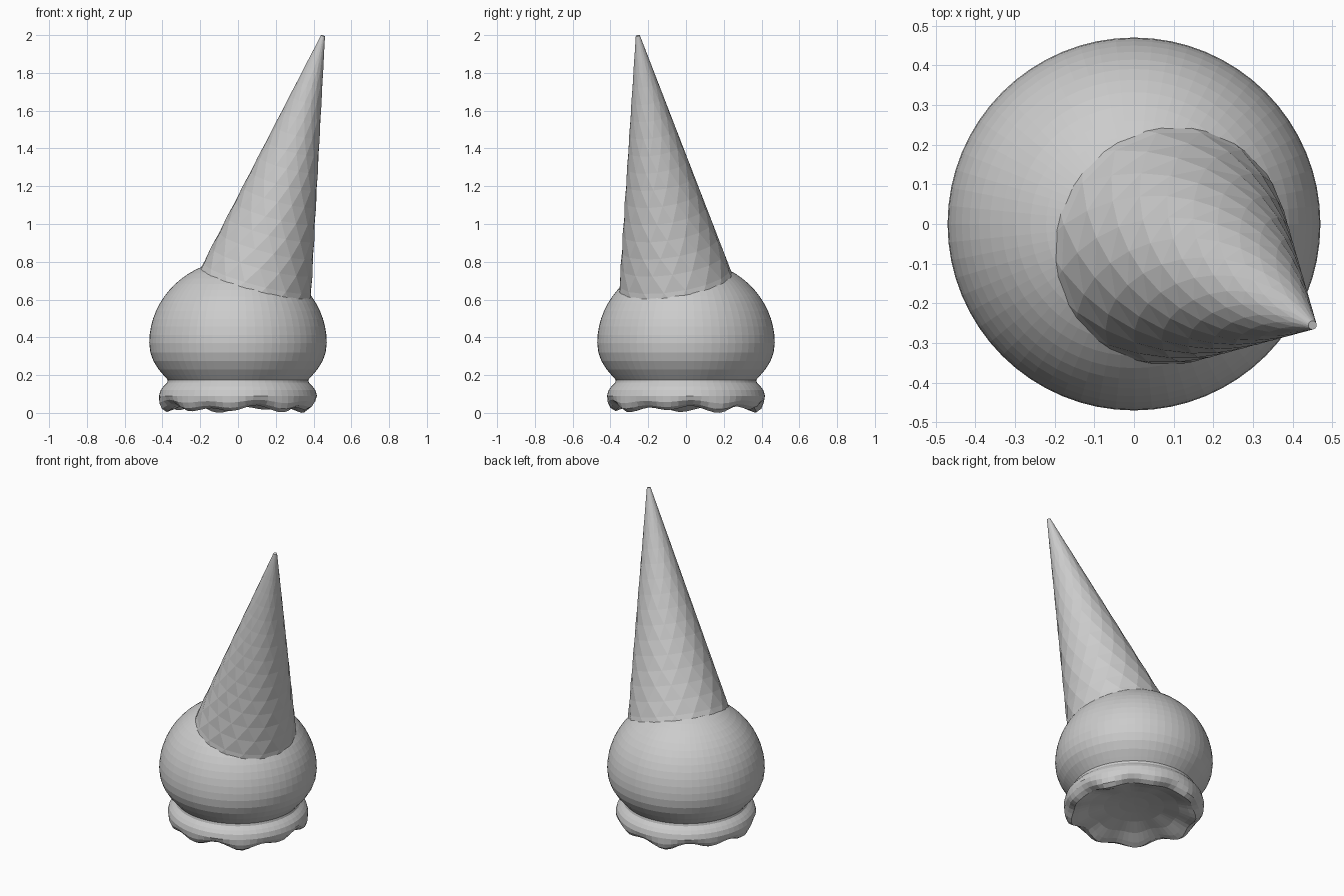
import bpy, bmesh
from math import sin, cos, pi, sqrt
from mathutils import Vector

if "Cube" in bpy.data.objects:
    bpy.data.objects.remove(bpy.data.objects["Cube"])

def make_object(name, bm):
    bmesh.ops.recalc_face_normals(bm, faces=bm.faces)
    mesh = bpy.data.meshes.new(name)
    bm.to_mesh(mesh)
    bm.free()
    obj = bpy.data.objects.new(name, mesh)
    bpy.context.collection.objects.link(obj)
    return obj

def ripple(a):
    # irregular wave, roughly -1 to 1
    return 0.6 * sin(9 * a + 0.6) + 0.4 * sin(5 * a + 2.2)

# Scoop: lathed ball, neck and melted rim with a rippled lower edge
# profile rows: radius, height, ripple in radius, ripple in height
SEG = 64
CZ = 0.37
profile = []
for i in range(1, 17):
    t = pi / 2 * (1 - i / 16)
    profile.append((0.47 * cos(t), CZ + 0.442 * sin(t), 0, 0))
profile += [(0.464, 0.32, 0, 0), (0.448, 0.275, 0, 0), (0.42, 0.23, 0, 0),
            (0.39, 0.195, 0, 0), (0.372, 0.175, 0, 0), (0.375, 0.16, 0, 0),
            (0.395, 0.14, 0, 0), (0.41, 0.12, 0, 0), (0.418, 0.09, 0, 0),
            (0.413, 0.06, 0.005, 0.010), (0.395, 0.035, 0.014, 0.016),
            (0.365, 0.021, 0.018, 0.021), (0.33, 0.032, 0.015, 0.018),
            (0.27, 0.055, 0.008, 0.008), (0.18, 0.075, 0, 0), (0.09, 0.085, 0, 0)]
bm = bmesh.new()
rings = []
for r, z, wr, wz in profile:
    ring = []
    for k in range(SEG):
        a = 2 * pi * k / SEG
        w = ripple(a)
        ring.append(bm.verts.new(((r - wr * w) * cos(a), (r - wr * w) * sin(a), max(0, z + wz * w))))
    rings.append(ring)
for a, b in zip(rings, rings[1:]):
    for k in range(SEG):
        n = (k + 1) % SEG
        bm.faces.new((a[k], a[n], b[n], b[k]))
for ring, z in ((rings[0], CZ + 0.442), (rings[-1], 0.088)):
    pole = bm.verts.new((0, 0, z))
    for k in range(SEG):
        bm.faces.new((ring[k], ring[(k + 1) % SEG], pole))
make_object("ice_cream_scoop", bm)

# Tilted wafer cone: staggered rings give the diamond facets
SIDES, ROWS = 16, 16
tip = Vector((0.45, -0.255, 1.997))
base = Vector((0.095, -0.055, 0.69))
axis = (tip - base).normalized()
side = (Vector((0, 1, 0)) - axis * axis.y).normalized()
other = axis.cross(side)
length = (tip - base).length
slope = (0.304 - 0.011) / length
sink = 0.06
bm = bmesh.new()
rings = []
for i in range(ROWS + 1):
    d = -sink + (length + sink) * i / ROWS
    r = 0.304 - slope * d
    turn = 0.5 * (i % 2)
    rings.append([bm.verts.new(base + axis * d + r * (side * cos(2 * pi * (k + turn) / SIDES)
                  + other * sin(2 * pi * (k + turn) / SIDES))) for k in range(SIDES)])
for i in range(ROWS):
    a, b = rings[i], rings[i + 1]
    for k in range(SIDES):
        n = (k + 1) % SIDES
        if i % 2 == 0:
            bm.faces.new((a[k], a[n], b[k]))
            bm.faces.new((a[n], b[n], b[k]))
        else:
            bm.faces.new((a[k], b[n], b[k]))
            bm.faces.new((a[k], a[n], b[n]))
bm.faces.new(rings[0])
bm.faces.new(rings[-1])
make_object("wafer_cone", bm)
